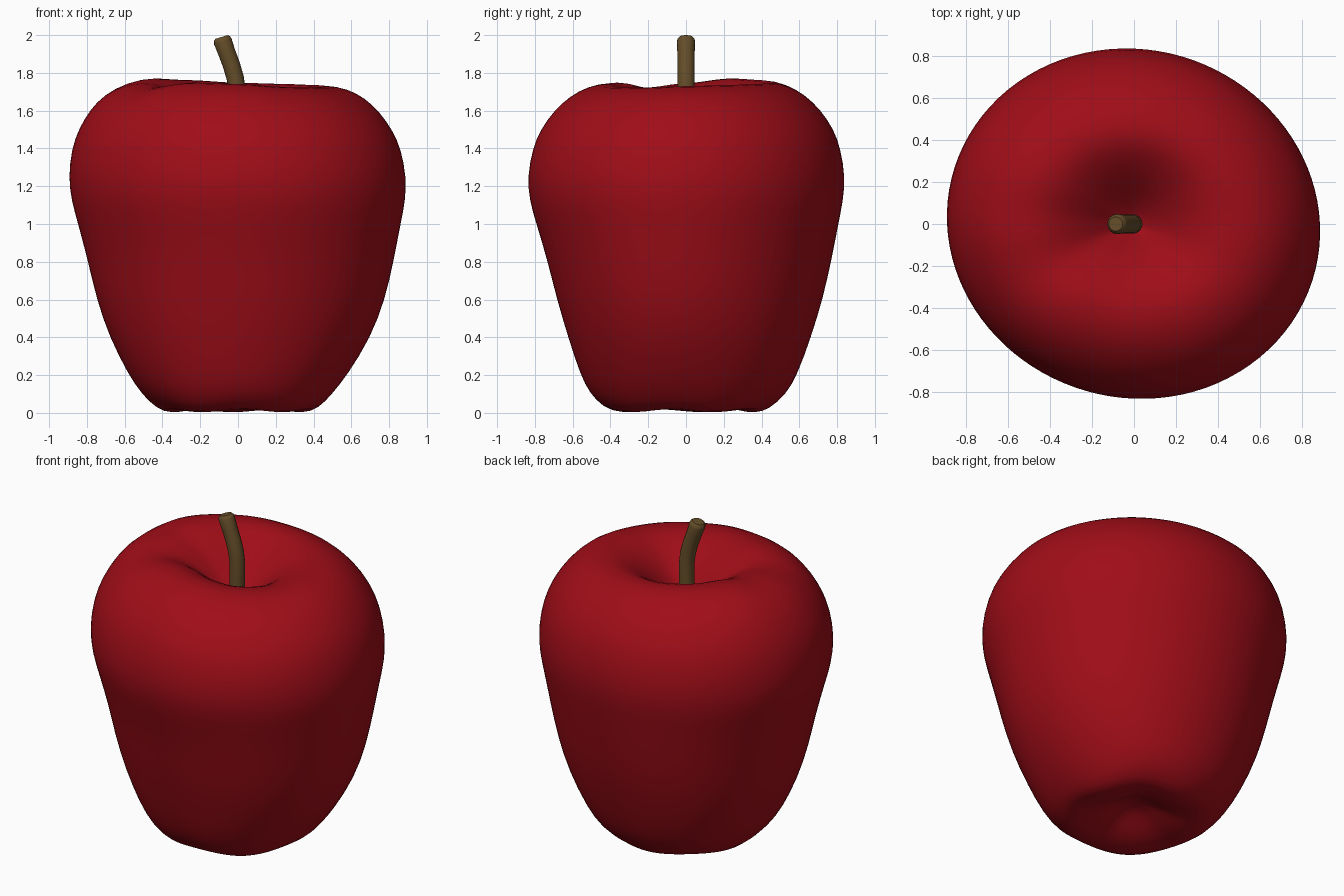
import bpy, bmesh, math

if "Cube" in bpy.data.objects:
    bpy.data.objects.remove(bpy.data.objects["Cube"])

SEG = 48

# Rings from the blossom dimple, up the outside, over the rim, into the stem dimple:
# height, then reach to left, right, front, back
RINGS = [
    (0.115, .05, .05, .05, .05), (0.095, .11, .11, .11, .11),
    (0.055, .18, .18, .18, .18), (0.018, .27, .27, .27, .27),
    (0.006, .36, .36, .37, .37), (0.025, .43, .43, .44, .44),
    (0.10, .51, .50, .51, .53),
    (0.20, .58, .58, .56, .59), (0.40, .682, .705, .625, .663),
    (0.60, .75, .78, .685, .725),
    (0.80, .795, .825, .733, .77), (1.00, .848, .862, .793, .808),
    (1.12, .883, .888, .83, .833),
    (1.25, .90, .893, .842, .845), (1.40, .882, .865, .814, .82),
    (1.50, .845, .822, .773, .783), (1.60, .787, .755, .702, .715),
    (1.68, .71, .675, .615, .63), (1.73, .61, .58, .52, .54),
    (1.75, .50, .47, .42, .45), (1.732, .40, .37, .33, .37),
    (1.68, .30, .27, .23, .29), (1.605, .205, .18, .145, .20),
    (1.525, .12, .10, .08, .12), (1.475, .05, .04, .04, .05),
]
# Uneven rim height, every 30 degrees from the right side
RIM = [-.014, -.008, -.002, .004, .018, .027, .002, -.022, .005, -.002, -.018, -.022]


def rim_offset(a):
    t = a / (2 * math.pi) * len(RIM)
    i, f = int(t), t - int(t)
    f = f * f * (3 - 2 * f)
    return RIM[i % 12] * (1 - f) + RIM[(i + 1) % 12] * f


def material(name, color):
    m = bpy.data.materials.new(name)
    m.diffuse_color = color
    m.use_nodes = True
    m.node_tree.nodes["Principled BSDF"].inputs["Base Color"].default_value = m.diffuse_color
    return m


# Apple body: stacked uneven rings
bm = bmesh.new()
loops = []
for k, (z, left, right, front, back) in enumerate(RINGS):
    loop = []
    for i in range(SEG):
        a = 2 * math.pi * i / SEG
        c, s = math.cos(a), math.sin(a)
        low = max(0, 1 - z / 0.7)
        swell = 1 - 0.021 * math.sin(2 * a) * (1 - low) + 0.03 * low * math.sin(2 * a) ** 2
        x = c * (right if c > 0 else left) * swell
        y = s * (back if s > 0 else front) * swell
        w_top = max(0, min(1, (z - 1.3) / 0.4))
        w_low = max(0, 1 - z / 0.2) * min(1, k / 3)
        h = z + w_top * rim_offset(a) + w_low * 0.008 * math.cos(5 * a + 1.2)
        loop.append(bm.verts.new((x, y, h)))
    loops.append(loop)
for lo, hi in zip(loops, loops[1:]):
    for i in range(SEG):
        j = (i + 1) % SEG
        bm.faces.new((lo[i], lo[j], hi[j], hi[i]))
# Close the two dimples with fans
for loop, z, flip in ((loops[0], 0.12, True), (loops[-1], 1.46, False)):
    tip = bm.verts.new((0, 0, z))
    for i in range(SEG):
        j = (i + 1) % SEG
        bm.faces.new((loop[j], loop[i], tip) if flip else (loop[i], loop[j], tip))
bmesh.ops.recalc_face_normals(bm, faces=bm.faces)
for f in bm.faces:
    f.smooth = True
mesh = bpy.data.meshes.new("apple_body")
bm.to_mesh(mesh)
bm.free()
apple = bpy.data.objects.new("apple_body", mesh)
bpy.context.collection.objects.link(apple)
apple.modifiers.new("smooth", 'SUBSURF').levels = 1
mesh.materials.append(material("apple_red", (0.35, 0.004, 0.009, 1)))

# Stem: bent tube with a softened tip
PATH = [(-.005, 1.42, 1), (-.005, 1.60, 1), (-.005, 1.70, 1), (-.014, 1.77, 1),
        (-.034, 1.84, 1), (-.06, 1.91, 1), (-.08, 1.965, 1.06),
        (-.084, 1.98, .98), (-.087, 1.99, .75)]
curve = bpy.data.curves.new("stem", 'CURVE')
curve.dimensions = '3D'
curve.bevel_depth = 0.046
curve.bevel_resolution = 6
curve.use_fill_caps = True
sp = curve.splines.new('POLY')
sp.points.add(len(PATH) - 1)
for p, (x, z, r) in zip(sp.points, PATH):
    p.co = (x, 0, z, 1)
    p.radius = r
stem = bpy.data.objects.new("stem", curve)
bpy.context.collection.objects.link(stem)
curve.materials.append(material("stem_brown", (0.13, 0.075, 0.022, 1)))
bpy.context.view_layer.objects.active = stem
stem.select_set(True)
bpy.ops.object.convert(target='MESH')
bpy.ops.object.shade_smooth_by_angle(angle=math.radians(60))
